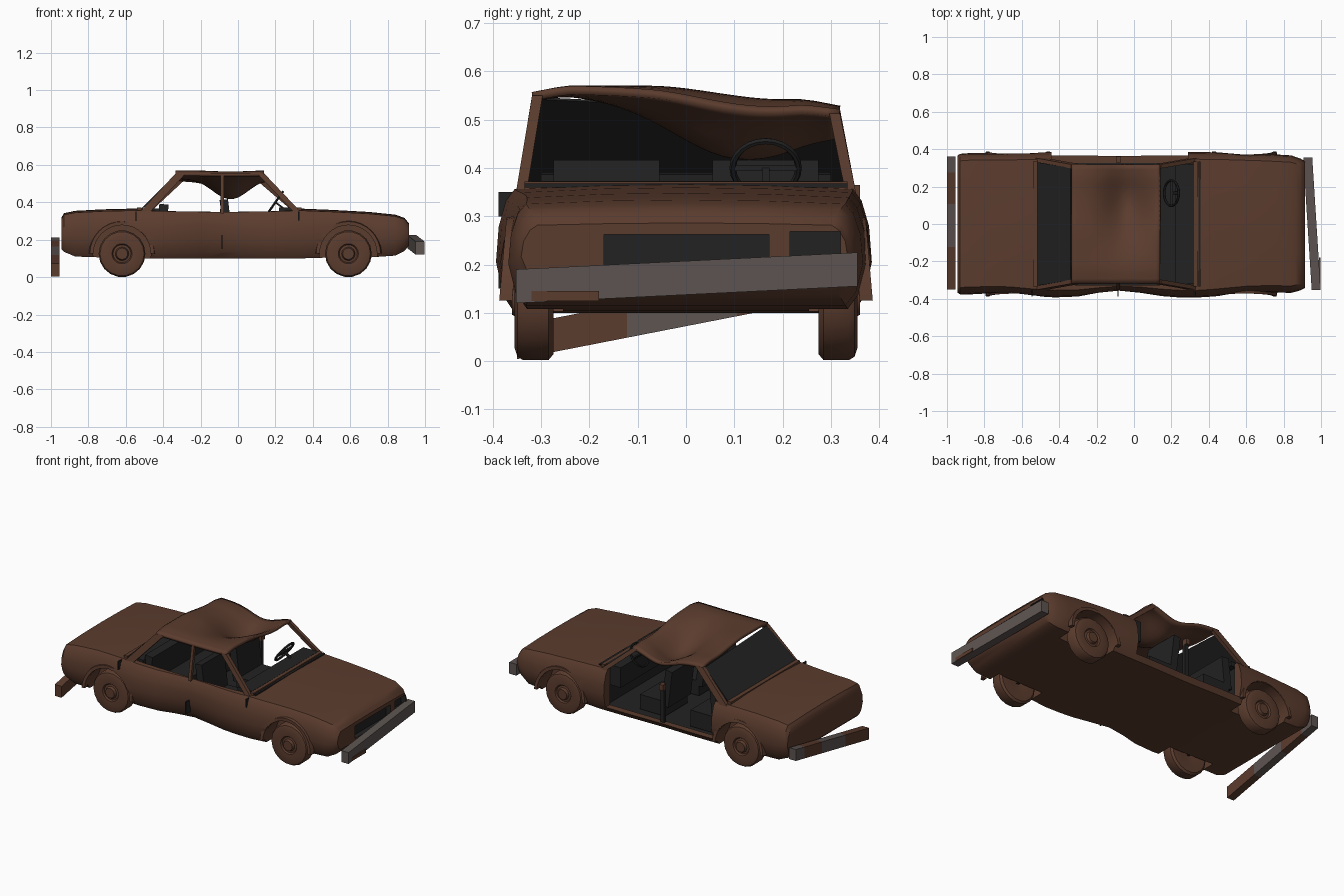
import bpy, bmesh, math
from mathutils import Vector, Matrix

cube = bpy.data.objects.get("Cube")
if cube:
    bpy.data.objects.remove(cube)


def material(name, rgb):
    m = bpy.data.materials.new(name)
    m.use_nodes = True
    m.diffuse_color = (*rgb, 1)
    m.node_tree.nodes["Principled BSDF"].inputs["Base Color"].default_value = (*rgb, 1)
    return m


RUST = material("rust brown", (0.105, 0.045, 0.027))
DARK = material("dark interior", (0.016, 0.016, 0.016))
GREY = material("worn grey metal", (0.11, 0.09, 0.083))


def finish(bm, name, mats, smooth=None):
    bmesh.ops.recalc_face_normals(bm, faces=bm.faces)
    mesh = bpy.data.meshes.new(name)
    bm.to_mesh(mesh)
    bm.free()
    for m in mats:
        mesh.materials.append(m)
    ob = bpy.data.objects.new(name, mesh)
    bpy.context.collection.objects.link(ob)
    if smooth:
        smooth_shade(ob, smooth)
    return ob


def smooth_shade(ob, angle):
    bpy.ops.object.select_all(action="DESELECT")
    ob.select_set(True)
    bpy.context.view_layer.objects.active = ob
    bpy.ops.object.shade_smooth_by_angle(angle=math.radians(angle))


def loft(rings, closed=True, caps=True):
    bm = bmesh.new()
    rows = [[bm.verts.new(p) for p in ring] for ring in rings]
    n = len(rows[0])
    for a, b in zip(rows, rows[1:]):
        for i in range(n if closed else n - 1):
            j = (i + 1) % n
            bm.faces.new((a[i], a[j], b[j], b[i]))
    if caps:
        bm.faces.new(rows[0])
        bm.faces.new(rows[-1])
    return bm


def box(name, lo, hi, mat, rot=0.0):
    lo, hi = Vector(lo), Vector(hi)
    size = hi - lo
    bm = bmesh.new()
    bmesh.ops.create_cube(bm, size=1, matrix=Matrix.Translation((lo + hi) / 2)
                          @ Matrix.Rotation(rot, 4, "Y") @ Matrix.Diagonal((*size, 1)))
    return finish(bm, name, [mat])


def beam(name, a, b, wx, wy, mat):
    """Straight post with a level rectangular section."""
    rings = [[Vector(p) + Vector((sx * wx / 2, sy * wy / 2, 0))
              for sx, sy in ((-1, -1), (1, -1), (1, 1), (-1, 1))] for p in (a, b)]
    return finish(loft(rings), name, [mat])


def cut(target, bm, inner):
    """Carve a shape out; the cut faces take the given material slot."""
    for f in bm.faces:
        f.material_index = inner
    cutter = finish(bm, "cutter", [RUST, DARK])
    cutter.hide_render = True
    mod = target.modifiers.new("cut", "BOOLEAN")
    mod.operation, mod.solver, mod.object = "DIFFERENCE", "EXACT", cutter
    bpy.context.view_layer.objects.active = target
    bpy.ops.object.modifier_apply(modifier=mod.name)
    bpy.data.objects.remove(cutter)


def cut_box(target, lo, hi, inner):
    lo, hi = Vector(lo), Vector(hi)
    bm = bmesh.new()
    bmesh.ops.create_cube(bm, size=1, matrix=Matrix.Translation((lo + hi) / 2)
                          @ Matrix.Diagonal((*(hi - lo), 1)))
    cut(target, bm, inner)


# Body shell: x, bottom, top, half width
stations = [(-.945, .15, .315, .365), (-.93, .135, .34, .375), (-.87, .11, .352, .38),
            (-.72, .105, .36, .38), (-.55, .1, .364, .383), (-.3, .1, .358, .385),
            (-.08, .1, .356, .38), (.15, .1, .358, .385), (.33, .1, .364, .385),
            (.5, .105, .357, .382), (.7, .105, .346, .375), (.84, .115, .332, .367),
            (.89, .14, .315, .35), (.915, .17, .285, .335)]
section = [(0, 0), (.9, 0), (.96, .13), (1, .4), (.985, .68), (.945, .88), (.9, .97), (.45, 1)]
outline = section + [(0, 1.01)] + [(-y, z) for y, z in section[:0:-1]]


def body_ring(x, zb, zt, w):
    ring = []
    for y, z in outline:
        py = y * w
        if y < -.8:      # battered door side
            py += .009 * math.sin(9 * x + 2) + .03 * math.exp(-((x + .1) / .15) ** 2) * (1 - z)
        ring.append((x, py, zb + z * (zt - zb)))
    return ring


dense = []
for a, b in zip(stations, stations[1:]):
    dense += [a, tuple((p + q) / 2 for p, q in zip(a, b))]
dense.append(stations[-1])
body = finish(loft([body_ring(*s) for s in dense]), "body_shell", [RUST, DARK])

# Cabin, missing doors, grille and lamp openings, wheel wells
cut_box(body, (-.455, -.325, .125), (.31, .325, .6), 1)
cut_box(body, (-.44, .3, .13), (.29, .5, .6), 0)
cut_box(body, (.885, -.17, .185), (1, .172, .262), 1)
cut_box(body, (.885, .215, .205), (1, .32, .268), 1)
AXLES = (-.62, .59)
for x in AXLES:
    for side in (-1, 1):
        bm = bmesh.new()
        bmesh.ops.create_cone(bm, segments=28, cap_ends=True, radius1=.155, radius2=.155, depth=.2,
                              matrix=Matrix.Translation((x, side * .355, .125))
                              @ Matrix.Rotation(math.pi / 2, 4, "X"))
        cut(body, bm, 0)
smooth_shade(body, 32)

# Wheels and arch lips
tyre = [(.001, .045), (.03, .045), (.036, .03), (.048, .028), (.054, .037), (.1, .04), (.118, .034),
        (.125, .022), (.125, -.03), (.113, -.04), (.05, -.04), (.001, -.03)]
for x, end in zip(AXLES, ("rear", "front")):
    for side, hand in ((-1, "right"), (1, "left")):
        turns = [2 * math.pi * k / 18 for k in range(18)]
        rings = [[(x + r * math.cos(t), side * (.315 + h), .125 + r * math.sin(t)) for t in turns]
                 for r, h in tyre]
        finish(loft(rings), f"{end}_{hand}_wheel", [RUST], 30)
        lip = []
        for k in range(17):
            t = math.pi * k / 16
            c, s = math.cos(t), math.sin(t)
            lip.append([(x + r * c, side * (y - .015 * s), .125 + r * s)
                        for r, y in ((.153, .36), (.153, .387), (.172, .387), (.178, .36))])
        finish(loft(lip), f"{end}_{hand}_arch_lip", [RUST], 35)
    beam(f"{end}_axle", (x, -.3, .115), (x, .3, .115), .02, .02, DARK)


# Crushed roof
def roof_z(x, y):
    t = min(max((y + .08) / .28, 0), 1)
    z = .562 - .028 * t * t * (3 - 2 * t) - .012 * max(0, abs(y) / .31 - .8) / .2
    spread = .2 if y < .1 else .24
    return z - .115 * math.exp(-((x + .04) / .13) ** 2 - ((y - .1) / spread) ** 2)


NX, NY = 20, 24
grid = []
for i in range(NX + 1):
    x = -.335 + .475 * i / NX
    grid.append([(x, y, roof_z(x, y)) for y in (-.318 + .636 * j / NY for j in range(NY + 1))])
roof = finish(loft(grid, closed=False, caps=False), "crushed_roof", [RUST])
thick = roof.modifiers.new("thickness", "SOLIDIFY")
thick.thickness, thick.offset = .018, 0
smooth_shade(roof, 40)

# Pillars, window frames and rear glass
for side, hand in ((-1, "right"), (1, "left")):
    y0, y1 = side * .342, side * .308
    beam(f"{hand}_windscreen_pillar", (.32, y0, .345), (.125, y1, roof_z(.13, y1)), .038, .022, RUST)
    beam(f"{hand}_rear_pillar", (-.5, y0, .345), (-.31, y1, roof_z(-.32, y1)), .055, .022, RUST)
beam("right_door_post", (-.085, -.342, .34), (-.085, -.308, .55), .018, .018, RUST)
box("left_broken_post", (-.095, .328, .13), (-.07, .348, .33), DARK)
box("left_post_stub", (-.095, .328, .33), (-.07, .36, .365), RUST)
glass = [[(-.515, -.33, .362), (-.515, .33, .362)],
         [(-.335, -.3, roof_z(-.335, -.3) - .01), (-.335, 0, roof_z(-.335, 0) - .01)][:1]
         + [(-.335, .3, roof_z(-.335, .3) - .01)]]
pane = finish(loft(glass, closed=False, caps=False), "rear_glass", [DARK])
pane.modifiers.new("thickness", "SOLIDIFY").thickness = .006
box("rear_window_sill", (-.54, -.335, .355), (-.515, .335, .371), RUST)
box("cowl_panel", (.318, -.335, .35), (.34, .335, .372), RUST)
box("cowl_gap", (.345, -.335, .36), (.356, .335, .368), DARK)

# Panel seams on the closed side
for x, lo, hi in ((-.085, .15, .225), (.325, .3, .35), (-.545, .3, .35)):
    box("panel_seam", (x - .003, -.388, lo), (x + .003, -.345, hi), DARK)

# Cabin fittings
box("dashboard", (.22, -.32, .25), (.32, .32, .373), DARK)
box("rear_shelf", (-.5, -.32, .34), (-.42, .32, .366), DARK)
box("rear_bench", (-.42, -.3, .13), (-.24, .3, .23), DARK)
box("rear_backrest", (-.43, -.3, .2), (-.38, .3, .39), DARK, .1)
for y, hand in ((-.165, "right"), (.165, "left")):
    box(f"{hand}_seat_base", (-.05, y - .11, .13), (.12, y + .11, .22), DARK)
    box(f"{hand}_seat_back", (-.085, y - .11, .19), (-.04, y + .11, .415), DARK, -.12)

# Steering wheel
tilt = Matrix.Translation((.2, .165, .4)) @ Matrix.Rotation(math.radians(-55), 4, "Y")
hoop = []
for k in range(25):
    t = 2 * math.pi * k / 24
    hoop.append([tilt @ Vector(((.068 + .007 * math.cos(a)) * math.cos(t),
                                (.068 + .007 * math.cos(a)) * math.sin(t), .007 * math.sin(a)))
                 for a in (2 * math.pi * i / 6 for i in range(6))])
finish(loft(hoop, caps=False), "steering_wheel", [DARK], 40)
beam("steering_spoke", (.2, .1, .4), (.2, .23, .4), .012, .012, DARK)
box("steering_spoke", (.195, .1, .394), (.207, .23, .406), DARK)
beam("steering_column", (.2, .165, .4), (.28, .165, .34), .016, .016, DARK)


# Loose bumpers, with rusted stretches along their length
def bumper(name, ends, width, height, splits):
    a, b = map(Vector, ends)
    stops = [0] + [s for s, _ in splits]
    rings = []
    for s in stops:
        p = a.lerp(b, s)
        rings.append([p + Vector((dx, 0, dz)) for dx, dz in
                      ((0, 0), (width, 0), (width, height), (0, height))])
    bm = loft(rings)
    for f in bm.faces:
        s = (f.calc_center_median().y - a.y) / (b.y - a.y)
        f.material_index = next((m for e, m in splits if s <= e + .001), splits[-1][1])
    finish(bm, name, [RUST, GREY])


bumper("front_bumper", ((.95, -.352, .12), (.905, .355, .155)), .048, .07, [(1, 1)])
box("front_bumper_rust", (.99, -.32, .124), (.997, -.18, .145), RUST)
bumper("rear_bumper", ((-1, -.35, .004), (-1, .362, .143)), .046, .07,
       [(.32, 0), (.64, 1), (.88, 0), (1, 1)])
